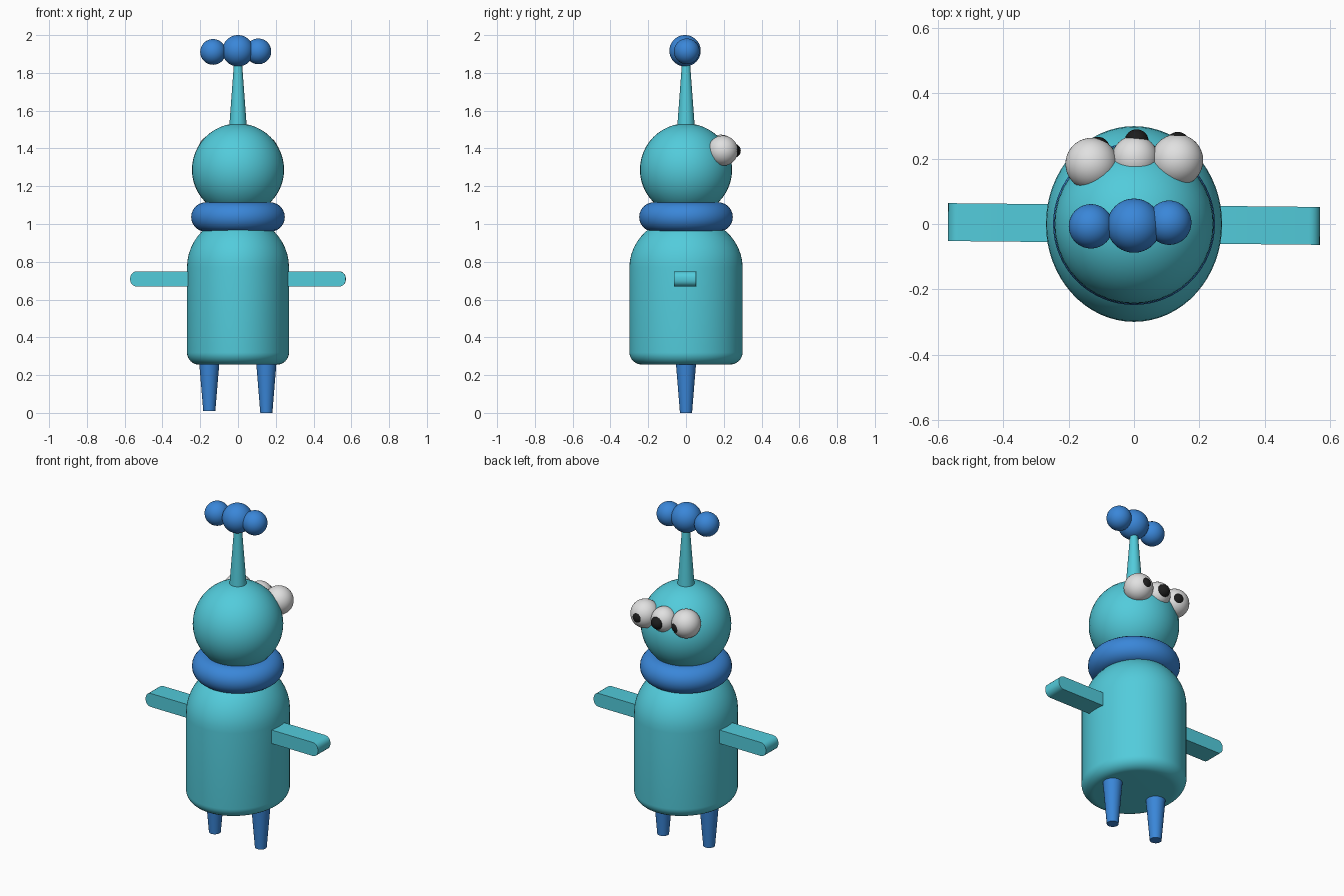
import bpy, bmesh, math

cube = bpy.data.objects.get("Cube")
if cube:
    bpy.data.objects.remove(cube, do_unlink=True)


def make_material(name, rgb):
    mat = bpy.data.materials.new(name)
    mat.use_nodes = True
    mat.diffuse_color = (*rgb, 1)
    mat.node_tree.nodes["Principled BSDF"].inputs["Base Color"].default_value = (*rgb, 1)
    return mat


teal = make_material("teal", (0.085, 0.6, 0.71))
blue = make_material("blue", (0.042, 0.24, 0.69))
white = make_material("eye white", (0.75, 0.75, 0.75))
black = make_material("pupil black", (0.012, 0.012, 0.012))


def finish(obj, name, mat, angle=40):
    obj.name = name
    obj.data.name = name
    obj.data.materials.clear()
    obj.data.materials.append(mat)
    bpy.ops.object.select_all(action="DESELECT")
    obj.select_set(True)
    bpy.context.view_layer.objects.active = obj
    bpy.ops.object.shade_smooth_by_angle(angle=math.radians(angle))
    return obj


def ball(name, loc, radius, mat):
    bpy.ops.mesh.primitive_uv_sphere_add(segments=40, ring_count=24, radius=radius, location=loc)
    return finish(bpy.context.object, name, mat)


def taper(name, x, z0, z1, r0, r1, mat):
    bpy.ops.mesh.primitive_cone_add(vertices=32, radius1=r0, radius2=r1, depth=z1 - z0,
                                    location=(x, 0, (z0 + z1) / 2))
    return finish(bpy.context.object, name, mat)


def lathe(name, profile, depth_scale, mat, steps=64):
    bm = bmesh.new()
    verts = [bm.verts.new((r, 0, z)) for r, z in profile]
    edges = [bm.edges.new(pair) for pair in zip(verts, verts[1:])]
    bmesh.ops.spin(bm, geom=verts + edges, cent=(0, 0, 0), axis=(0, 0, 1),
                   angle=math.tau, steps=steps)
    bmesh.ops.remove_doubles(bm, verts=bm.verts, dist=0.0001)
    bmesh.ops.scale(bm, vec=(1, depth_scale, 1), verts=bm.verts)
    bmesh.ops.recalc_face_normals(bm, faces=bm.faces)
    mesh = bpy.data.meshes.new(name)
    bm.to_mesh(mesh)
    bm.free()
    obj = bpy.data.objects.new(name, mesh)
    bpy.context.collection.objects.link(obj)
    return finish(obj, name, mat)


# Body: flat base, rounded lower rim, straight wall, domed top
R, base, rim, shoulder = 0.27, 0.255, 0.065, 0.77
quarter = [i / 12 * math.pi / 2 for i in range(13)]
profile = [(0, base)]
profile += [(R - rim + rim * math.sin(a), base + rim - rim * math.cos(a)) for a in quarter]
profile += [(R * math.cos(a), shoulder + R * math.sin(a)) for a in quarter]
lathe("body", profile, 1.11, teal)

# Collar ring and head
bpy.ops.mesh.primitive_torus_add(major_segments=64, minor_segments=24, major_radius=0.17,
                                 minor_radius=0.078, location=(0, 0, 1.037))
finish(bpy.context.object, "collar", blue)
ball("head", (0, 0, 1.288), 0.244, teal)

# Antenna with three balls
taper("antenna", 0, 1.48, 1.87, 0.049, 0.02, teal)
ball("antenna_ball_middle", (0, -0.005, 1.917), 0.083, blue)
ball("antenna_ball_right", (-0.132, -0.007, 1.911), 0.068, blue)
ball("antenna_ball_left", (0.108, 0.004, 1.914), 0.068, blue)

# Eyes and pupils
for side, eye, r, pupil in (
    ("right", (-0.13, 0.184, 1.393), 0.08, (-0.111, 0.23, 1.387)),
    ("middle", (0.003, 0.2, 1.39), 0.071, (0.008, 0.253, 1.388)),
    ("left", (0.132, 0.195, 1.388), 0.08, (0.134, 0.245, 1.388)),
):
    ball("eye_" + side, eye, r, white)
    ball("pupil_" + side, pupil, 0.037, black)

# Arms: flat bars with rounded tips
for side, s in (("right", -1), ("left", 1)):
    bpy.ops.mesh.primitive_cube_add(size=1)
    arm = bpy.context.object
    bm = bmesh.new()
    bm.from_mesh(arm.data)
    bmesh.ops.scale(bm, vec=(0.37, 0.116, 0.08), verts=bm.verts)
    tips = [e for e in bm.edges
            if all(v.co.x * s > 0 for v in e.verts)
            and abs(e.verts[0].co.z - e.verts[1].co.z) < 0.001]
    bmesh.ops.bevel(bm, geom=tips, offset=0.034, segments=5, profile=0.5, affect="EDGES")
    bm.to_mesh(arm.data)
    bm.free()
    arm.location = (s * 0.385, -s * 0.004, 0.709)
    arm.rotation_euler.z = -0.01
    finish(arm, "arm_" + side, teal)

# Legs
taper("leg_right", -0.152, 0.01, 0.32, 0.032, 0.058, blue)
taper("leg_left", 0.15, 0.0, 0.32, 0.032, 0.058, blue)
